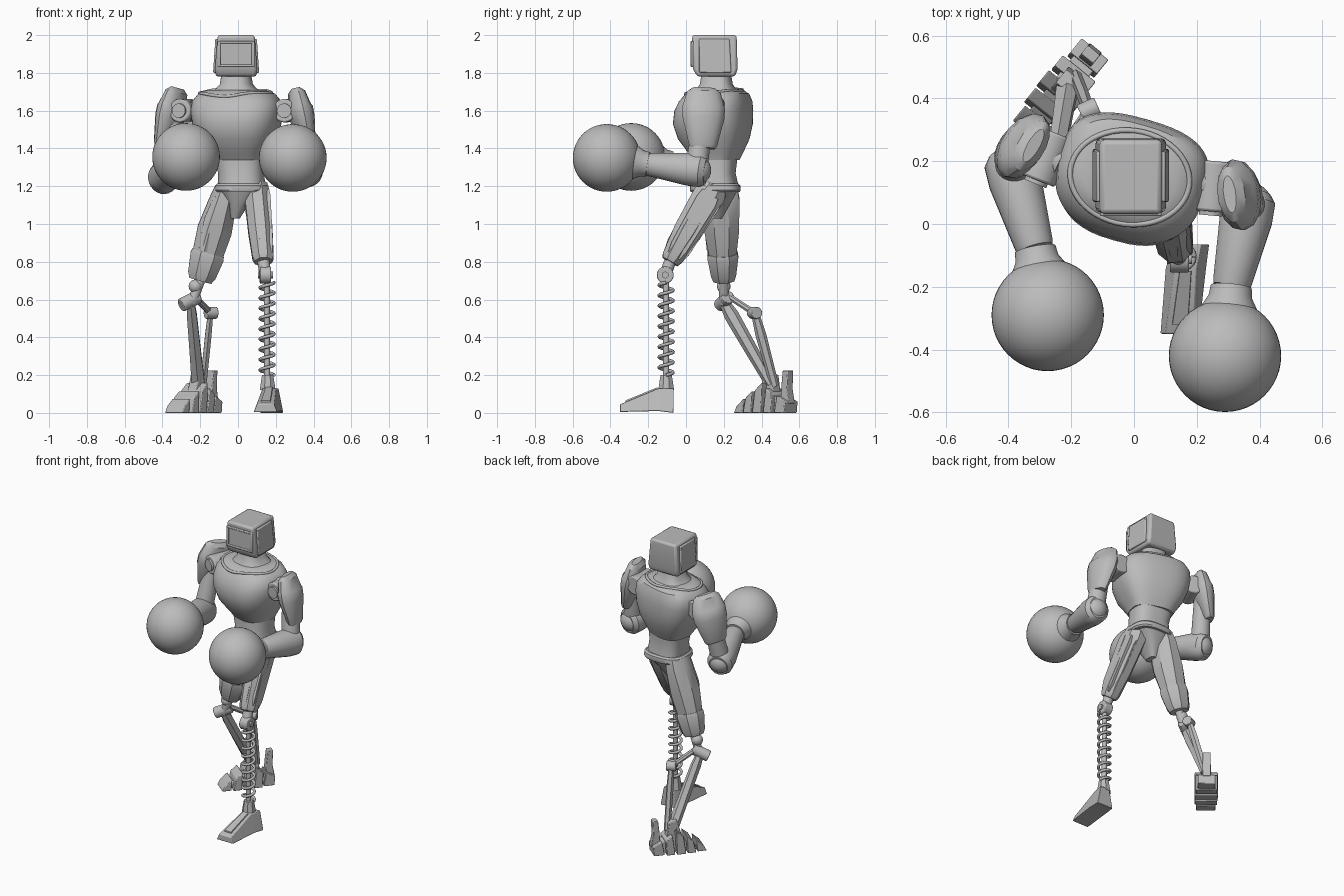
import bpy, bmesh
from math import sin, cos, pi, radians
from mathutils import Vector, Matrix
from mathutils.bvhtree import BVHTree

if "Cube" in bpy.data.objects:
    bpy.data.objects.remove(bpy.data.objects["Cube"])

grey = bpy.data.materials.new("plain grey")
grey.use_nodes = True
grey.diffuse_color = (0.5, 0.5, 0.5, 1)
grey.node_tree.nodes["Principled BSDF"].inputs["Base Color"].default_value = (0.5, 0.5, 0.5, 1)


def finish(ob, angle=35):
    bpy.ops.object.select_all(action='DESELECT')
    ob.select_set(True)
    bpy.context.view_layer.objects.active = ob
    bpy.ops.object.shade_smooth_by_angle(angle=radians(angle))


def add(name, bm, bevel=0, angle=35):
    bmesh.ops.recalc_face_normals(bm, faces=bm.faces)
    me = bpy.data.meshes.new(name)
    bm.to_mesh(me)
    bm.free()
    me.materials.append(grey)
    ob = bpy.data.objects.new(name, me)
    bpy.context.collection.objects.link(ob)
    if bevel:
        mod = ob.modifiers.new("bevel", 'BEVEL')
        mod.width, mod.segments = bevel, 2
    finish(ob, angle)
    return ob


def loft(name, rings, bevel=0, angle=35):
    bm = bmesh.new()
    loops = [[bm.verts.new(p) for p in r] for r in rings]
    for a, b in zip(loops, loops[1:]):
        for i in range(len(a)):
            j = (i + 1) % len(a)
            bm.faces.new((a[i], a[j], b[j], b[i]))
    bm.faces.new(loops[0])
    bm.faces.new(loops[-1])
    return add(name, bm, bevel, angle)


def limb(name, p0, p1, stations, n=24, yaw=0, bevel=0):
    """Loft along an axis; stations are (fraction, side radius, depth radius)."""
    p0, p1 = Vector(p0), Vector(p1)
    d = (p1 - p0).normalized()
    side = Matrix.Rotation(radians(yaw), 3, 'Z') @ Vector((1, 0, 0))
    if abs(d.dot(side)) > 0.9:
        side = Vector((0, 1, 0))
    side = (side - d * side.dot(d)).normalized()
    other = d.cross(side)
    k = 1 / cos(pi / n) if n < 10 else 1
    rings = []
    for t, rx, ry in stations:
        c = p0.lerp(p1, t)
        angles = [2 * pi * (i + 0.5) / n for i in range(n)]
        rings.append([c + side * rx * k * cos(a) + other * ry * k * sin(a) for a in angles])
    return loft(name, rings, bevel)


def rod(name, p0, p1, r0, r1=None, n=24, bevel=0):
    r1 = r1 or r0
    return limb(name, p0, p1, [(0, r0, r0), (1, r1, r1)], n, 0, bevel)


def body(name, sections, yaw=0, n=48):
    """Stacked rings, round in front and squarer behind: (z, x, y, rx, ry)."""
    rings = []
    for z, x, y, rx, ry in sections:
        ring = []
        for i in range(n):
            c, s = cos(2 * pi * i / n), sin(2 * pi * i / n)
            e = 2 / 3.4 if s > 0 else 2 / 2.3
            v = Vector((rx * abs(c) ** (2 / 2.6) * (1 if c > 0 else -1),
                        ry * abs(s) ** e * (1 if s > 0 else -1), z))
            ring.append(Matrix.Rotation(radians(yaw), 3, 'Z') @ v + Vector((x, y, 0)))
        rings.append(ring)
    return loft(name, rings)


def extrude(name, profile, width, origin, yaw=0, bevel=0.004):
    """Side profile of (y, z) points given a width across x."""
    m = Matrix.Translation(origin) @ Matrix.Rotation(radians(yaw), 4, 'Z')
    return loft(name, [[m @ Vector((s * width / 2, y, z)) for y, z in profile] for s in (-1, 1)], bevel)


def box(name, lo, hi, bevel=0.005):
    return extrude(name, [(lo[1], lo[2]), (hi[1], lo[2]), (hi[1], hi[2]), (lo[1], hi[2])],
                   hi[0] - lo[0], ((lo[0] + hi[0]) / 2, 0, 0), 0, bevel)


def ball(name, c, r):
    bm = bmesh.new()
    bmesh.ops.create_uvsphere(bm, u_segments=48, v_segments=24, radius=r,
                              matrix=Matrix.Translation(c))
    return add(name, bm)


def wire(name, pts, r, cyclic=False):
    cu = bpy.data.curves.new(name, 'CURVE')
    cu.dimensions, cu.bevel_depth, cu.bevel_resolution = '3D', r, 2
    sp = cu.splines.new('POLY')
    sp.points.add(len(pts) - 1)
    for p, q in zip(sp.points, pts):
        p.co = (*q, 1)
    sp.use_cyclic_u = cyclic
    cu.materials.append(grey)
    ob = bpy.data.objects.new(name, cu)
    bpy.context.collection.objects.link(ob)


# Head: tapered box with framed screen and side plates
def rect(z, x, y, hx, hy):
    return [(x + a * hx, y + b * hy, z) for a, b in ((-1, -1), (1, -1), (1, 1), (-1, 1))]


loft("head", [rect(1.78, -0.01, 0.16, 0.108, 0.10), rect(1.82, -0.01, 0.155, 0.112, 0.118),
              rect(2.0, -0.01, 0.15, 0.098, 0.118)], 0.014)
for s in (-1, 1):
    x = -0.01 + s * 0.108
    loft("head_side_plate", [rect(1.80, x, 0.155, 0.014, 0.085), rect(1.98, x - s * 0.012, 0.15, 0.014, 0.08)], 0.006)
    box("screen_frame_side", (-0.018 + s * 0.09, 0.025, 1.83), (-0.002 + s * 0.09, 0.05, 1.97))
for z in (1.83, 1.955):
    box("screen_frame_bar", (-0.1, 0.025, z), (0.08, 0.05, z + 0.015))
box("screen", (-0.09, 0.03, 1.845), (0.07, 0.05, 1.955), 0)

# Neck, torso and waist
body("neck", [(1.66, -0.01, 0.16, 0.17, 0.14), (1.70, -0.01, 0.16, 0.12, 0.11),
              (1.74, -0.01, 0.16, 0.085, 0.085), (1.80, -0.01, 0.16, 0.075, 0.075)], -12)
chest = body("chest", [(1.34, 0.005, 0.16, 0.135, 0.115), (1.38, 0.0, 0.155, 0.155, 0.14),
                       (1.45, -0.005, 0.145, 0.20, 0.18), (1.53, -0.01, 0.14, 0.23, 0.20),
                       (1.60, -0.01, 0.145, 0.24, 0.195), (1.65, -0.01, 0.155, 0.232, 0.18),
                       (1.69, -0.01, 0.165, 0.20, 0.155), (1.71, -0.01, 0.17, 0.15, 0.12)], -16)
bm = bmesh.new()
bm.from_mesh(chest.data)
tree = BVHTree.FromBMesh(bm)
bm.free()
trim = []
for i in range(48):
    a = 2 * pi * i / 48
    v = Matrix.Rotation(radians(-16), 3, 'Z') @ Vector((0.19 * cos(a), 0.15 * sin(a) - 0.012 + 0.01 * cos(a), 0))
    hit = tree.ray_cast(Vector((v.x - 0.01, v.y + 0.16, 2)), Vector((0, 0, -1)))[0]
    if hit:
        trim.append(hit)
wire("collar_trim", trim, 0.009, True)
body("abdomen", [(1.18, 0.02, 0.155, 0.125, 0.125), (1.27, 0.015, 0.155, 0.12, 0.105),
                 (1.36, 0.005, 0.16, 0.13, 0.11)], -8)
body("waist_belt", [(1.17, 0.02, 0.155, 0.135, 0.13), (1.18, 0.02, 0.155, 0.143, 0.135),
                    (1.205, 0.02, 0.155, 0.14, 0.132), (1.215, 0.02, 0.155, 0.13, 0.122)])
body("pelvis", [(1.03, -0.015, 0.15, 0.025, 0.04), (1.10, 0.0, 0.15, 0.055, 0.08),
                (1.18, 0.02, 0.155, 0.125, 0.12)])


# Arms with shoulder pads and round fists
def arm(side, hub0, hub1, pad0, pad1, yaw, elbow, wrist, fist):
    hub0, hub1, pad0, pad1, elbow, wrist, fist = map(Vector, (hub0, hub1, pad0, pad1, elbow, wrist, fist))
    rod(side + "_shoulder_hub", hub0, hub1, 0.062, bevel=0.008)
    rod(side + "_shoulder_cap", hub0 + (hub0 - hub1) * 0.08, hub0, 0.038)
    mid = hub0.lerp(hub1, 0.5)
    shoulder = pad0.lerp(pad1, 0.4)
    rod(side + "_shoulder_axle", mid + (mid - shoulder) * 0.6, shoulder, 0.055)
    limb(side + "_shoulder_pad", pad0, pad1,
         [(0, 0.02, 0.06), (0.07, 0.045, 0.09), (0.3, 0.06, 0.112), (0.34, 0.068, 0.114),
          (0.5, 0.066, 0.112), (0.95, 0.04, 0.075), (1, 0.03, 0.065)], 14, yaw)
    rod(side + "_upper_arm", shoulder, elbow, 0.052, 0.06)
    ball(side + "_elbow", elbow, 0.078)
    limb(side + "_forearm", elbow, wrist, [(-0.2, 0.06, 0.07), (-0.1, 0.082, 0.088),
         (0.15, 0.085, 0.088), (0.95, 0.062, 0.062), (1, 0.058, 0.058)])
    limb(side + "_cuff", wrist, fist, [(0, 0.066, 0.066), (0.15, 0.07, 0.07), (0.55, 0.12, 0.12)])
    ball(side + "_fist", fist, 0.179)


arm("left", (0.245, 0.04, 1.6), (0.26, 0.2, 1.6), (0.305, 0.095, 1.72), (0.375, 0.09, 1.40), 8,
    (0.365, 0.055, 1.285), (0.31, -0.2, 1.315), (0.29, -0.42, 1.35))
arm("right", (-0.31, 0.14, 1.6), (-0.25, 0.29, 1.6), (-0.32, 0.25, 1.72), (-0.40, 0.245, 1.41), -30,
    (-0.39, 0.175, 1.25), (-0.315, -0.08, 1.32), (-0.275, -0.29, 1.355))

# Left leg: faceted thigh with slats, sprung shin
hip, knee = Vector((0.095, 0.15, 1.2)), Vector((0.135, -0.085, 0.80))
limb("left_thigh", hip, knee, [(0, 0.06, 0.07), (0.1, 0.066, 0.085), (0.6, 0.064, 0.076),
     (0.95, 0.056, 0.056), (1, 0.045, 0.045)], 8)
for dx, dy in ((0.055, -0.03), (0.055, 0.035), (-0.055, 0), (0, -0.06), (0.02, 0.06)):
    off = Vector((dx, dy * 0.8, -dy * 0.6))
    limb("left_thigh_slat", hip + off, knee + off * 0.75,
         [(0.1, 0.012, 0.018), (0.2, 0.017, 0.026), (0.8, 0.014, 0.022), (0.92, 0.008, 0.012)], 4)
rod("left_knee_fork", knee, (0.145, -0.11, 0.73), 0.032)
rod("left_knee_hub", (0.115, -0.11, 0.73), (0.175, -0.11, 0.73), 0.045, bevel=0.005)
rod("left_knee_pin", (0.105, -0.11, 0.73), (0.185, -0.11, 0.73), 0.018)
rod("left_shin_rod", (0.152, -0.105, 0.72), (0.155, -0.105, 0.17), 0.016)
wire("left_shin_spring", [(0.154 + 0.037 * cos(2 * pi * i / 20), -0.105 + 0.037 * sin(2 * pi * i / 20),
                           0.2 + 0.49 * i / 180) for i in range(181)], 0.009)
rod("left_ankle", (0.157, -0.105, 0.12), (0.157, -0.105, 0.20), 0.042, 0.03, 8)


def foot_ring(y, x, low, top, z0, z1):
    return [(x - low, y, z0), (x + low, y, z0), (x + top, y, z1), (x - top, y, z1)]


loft("left_foot", [foot_ring(-0.065, 0.18, 0.06, 0.035, 0, 0.13), foot_ring(-0.145, 0.165, 0.065, 0.035, 0.01, 0.13),
                   foot_ring(-0.35, 0.145, 0.062, 0.045, 0.005, 0.045)], 0.004)
loft("left_foot_ridge", [foot_ring(-0.15, 0.164, 0.022, 0.018, 0.11, 0.136),
                         foot_ring(-0.32, 0.147, 0.028, 0.024, 0.04, 0.066)])

# Right leg: faceted thigh, knee and a two-strut shin
hip, knee = Vector((-0.06, 0.18, 1.19)), Vector((-0.2, 0.2, 0.70))
limb("right_thigh", hip, knee, [(0, 0.06, 0.09), (0.12, 0.072, 0.1), (0.45, 0.092, 0.092),
     (0.72, 0.082, 0.072)], 8)
limb("right_thigh_cuff", hip, knee, [(0.7, 0.086, 0.078), (0.74, 0.09, 0.082),
     (0.94, 0.075, 0.066), (1, 0.06, 0.055)], 8)
limb("right_thigh_plate", hip + Vector((-0.03, -0.055, 0)), knee + Vector((-0.02, -0.045, 0)),
     [(0.1, 0.025, 0.03), (0.35, 0.045, 0.037), (0.68, 0.03, 0.03)], 6)
rod("right_knee_post", knee, (-0.245, 0.2, 0.58), 0.026)
ball("right_knee_ball", (-0.225, 0.2, 0.67), 0.036)
rod("right_knee_hub", (-0.30, 0.18, 0.57), (-0.21, 0.225, 0.615), 0.036, bevel=0.005)
limb("right_shin", (-0.25, 0.205, 0.58), (-0.21, 0.45, 0.15),
     [(0, 0.02, 0.025), (0.15, 0.026, 0.034), (0.6, 0.03, 0.03), (1, 0.035, 0.025)], 6)
rod("right_calf_link", (-0.23, 0.23, 0.615), (-0.145, 0.36, 0.53), 0.016, n=8)
rod("right_calf_hub", (-0.17, 0.35, 0.53), (-0.115, 0.375, 0.53), 0.032, bevel=0.004)
limb("right_calf_strut", (-0.145, 0.365, 0.53), (-0.185, 0.47, 0.14),
     [(0, 0.014, 0.018), (0.3, 0.017, 0.025), (1, 0.017, 0.02)], 6)

# Right foot: segmented blocks with an upright heel tab
base = (-0.215, 0.445, 0)
for y0, y1, z0, z1, w in ((-0.2, -0.135, 0.035, 0.075, 0.12), (-0.13, -0.07, 0.08, 0.115, 0.14),
                          (-0.065, 0.0, 0.12, 0.16, 0.145), (0.005, 0.065, 0.13, 0.10, 0.135),
                          (0.07, 0.145, 0.09, 0.06, 0.11)):
    extrude("right_foot_segment", [(y0, 0), (y1 - 0.006, 0), (y1, z1), (y0 + 0.018, z0)], w, base, -39)
extrude("right_foot_core", [(-0.15, 0.01), (0.12, 0.01), (0.10, 0.07), (0, 0.12), (-0.12, 0.05)], 0.08, base, -39)
extrude("right_ankle", [(-0.05, 0.1), (0.05, 0.1), (0.035, 0.2), (-0.015, 0.22)], 0.06, base, -39)
extrude("right_heel_tab", [(0.09, 0.05), (0.15, 0.05), (0.135, 0.13), (0.14, 0.225),
                           (0.105, 0.225), (0.095, 0.14)], 0.05, base, -39)
